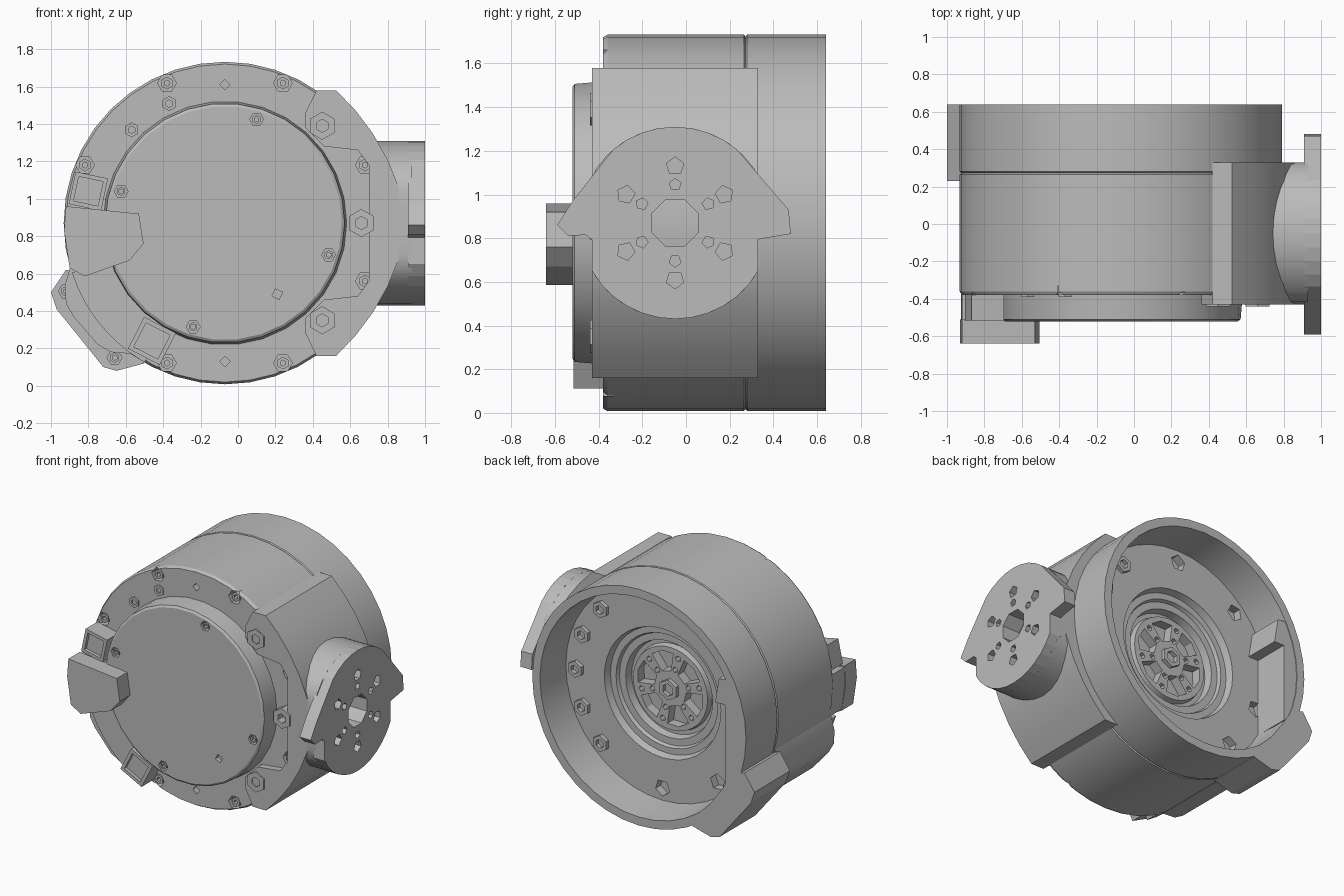
import bpy, bmesh, math
from math import cos, sin, radians

if "Cube" in bpy.data.objects:
    bpy.data.objects.remove(bpy.data.objects["Cube"])

CX, CZ = -0.07, 0.87          # main axis (runs along y)
AY = -0.05                    # side arm axis (runs along x)

mat = bpy.data.materials.new("light grey metal")
mat.diffuse_color = (0.5, 0.5, 0.5, 1)
mat.use_nodes = True
mat.node_tree.nodes["Principled BSDF"].inputs["Base Color"].default_value = mat.diffuse_color


def polar(r, deg, c=(CX, CZ)):
    return (c[0] + r * cos(radians(deg)), c[1] + r * sin(radians(deg)))


def circle(c, r, n, turn=0):
    return [polar(r, turn + 360 * i / n, c) for i in range(n)]


def lathe(bm, profile, n, c=(CX, CZ), turn=0):
    """Spin (radius, y) points around a y axis through c."""
    rings = []
    for r, y in profile:
        if r == 0:
            rings.append([bm.verts.new((c[0], y, c[1]))] * n)
        else:
            rings.append([bm.verts.new((x, y, z)) for x, z in circle(c, r, n, turn)])
    for a, b in zip(rings, rings[1:]):
        for i in range(n):
            j = (i + 1) % n
            bm.faces.new(list(dict.fromkeys([a[i], a[j], b[j], b[i]])))


def prism(bm, pts, lo, hi, axis="y"):
    """Extrude an (x, z) outline along y, or a (y, z) outline along x."""
    put = (lambda p, t: (p[0], t, p[1])) if axis == "y" else (lambda p, t: (t, p[0], p[1]))
    a = [bm.verts.new(put(p, lo)) for p in pts]
    b = [bm.verts.new(put(p, hi)) for p in pts]
    bm.faces.new(a)
    bm.faces.new(b[::-1])
    for i in range(len(pts)):
        j = (i + 1) % len(pts)
        bm.faces.new((a[i], a[j], b[j], b[i]))


def finish(name, bm, smooth=None):
    bmesh.ops.recalc_face_normals(bm, faces=bm.faces)
    me = bpy.data.meshes.new(name)
    bm.to_mesh(me)
    bm.free()
    ob = bpy.data.objects.new(name, me)
    bpy.context.collection.objects.link(ob)
    me.materials.append(mat)
    if smooth:
        shade(ob, smooth)
    return ob


def shade(ob, deg):
    bpy.ops.object.select_all(action="DESELECT")
    ob.select_set(True)
    bpy.context.view_layer.objects.active = ob
    bpy.ops.object.shade_smooth_by_angle(angle=radians(deg))


def part(name, pts, lo, hi, axis="y", smooth=None):
    bm = bmesh.new()
    prism(bm, pts, lo, hi, axis)
    return finish(name, bm, smooth)


def turned(name, profile, n, turn=0):
    bm = bmesh.new()
    lathe(bm, profile, n, turn=turn)
    return finish(name, bm)


def cut(ob, shapes, smooth=None):
    """Subtract a list of (outline, lo, hi, axis) prisms."""
    bm = bmesh.new()
    for s in shapes:
        prism(bm, *s)
    cutter = finish("hole_cutter", bm)
    cutter.hide_render = True
    mod = ob.modifiers.new("holes", "BOOLEAN")
    mod.operation, mod.solver, mod.object = "DIFFERENCE", "EXACT", cutter
    bpy.context.view_layer.update()
    dg = bpy.context.evaluated_depsgraph_get()
    me = bpy.data.meshes.new_from_object(ob.evaluated_get(dg))
    ob.modifiers.clear()
    ob.data = me
    bpy.data.objects.remove(cutter)
    if smooth:
        shade(ob, smooth)


def nuts(name, spots, base, top, r, hole, depth=0.04):
    """Hexagonal nuts with a blind socket, facing from base towards top."""
    s = 1 if top > base else -1
    bm = bmesh.new()
    for c in spots:
        lathe(bm, [(0, base), (r, base), (r, top), (hole, top),
                   (hole, top - s * depth), (0, top - s * depth)], 6, c, 30)
    return finish(name, bm)


# Drum housing with bolt recesses around its front edge
housing = turned("drum_housing", [(0, -0.38), (0.85, -0.38), (0.862, -0.36), (0.862, 0.265),
                                  (0.85, 0.275), (0.52, 0.275), (0.52, 0.10), (0, 0.10)], 40)
rim_spots = [polar(0.81, a) for a in (22.5, 67.5, 112.5, 157.5, 247.5, 292.5, 337.5)]
cut(housing, [(circle(c, 0.05, 6), -0.45, -0.33, "y") for c in rim_spots]
    + [(circle(polar(0.74, a), 0.028, 4), -0.45, -0.3, "y") for a in (90, 270)], 30)
nuts("rim_bolts", rim_spots, -0.32, -0.37, 0.034, 0.016)
nuts("face_bolts", [polar(0.705, a) for a in (115, 135)], -0.37, -0.39, 0.04, 0.02)

# Round front cap with four small sunken bolts
cap = turned("front_cap", [(0, -0.52), (0.625, -0.52), (0.64, -0.51), (0.652, -0.37), (0, -0.37)], 30)
cap_spots = [polar(0.58, a) for a in (73, 163, 253, 343)]
cut(cap, [(circle((0.21, 0.49), 0.03, 4, 20), -0.6, -0.49, "y")]
    + [(circle(c, 0.037, 6), -0.6, -0.48, "y") for c in cap_spots], 30)
nuts("cap_bolts", cap_spots, -0.47, -0.515, 0.025, 0.013, 0.03)

# Open rear housing with recessed hub, spoke pockets and floor holes
rear = turned("rear_housing", [(0, 0.12), (0.50, 0.12), (0.50, 0.27), (0.85, 0.27), (0.862, 0.28),
                               (0.862, 0.64), (0.80, 0.64), (0.78, 0.37), (0.47, 0.37), (0.455, 0.32),
                               (0.41, 0.32), (0.40, 0.295), (0.35, 0.295), (0.34, 0.24),
                               (0.31, 0.24), (0.30, 0.28), (0, 0.28)], 40)
pockets = []
for k in range(6):
    a = 60 * k + 15
    pockets.append(([polar(0.13, a - 17), polar(0.26, a - 20), polar(0.27, a),
                     polar(0.26, a + 20), polar(0.13, a + 17)], 0.21, 0.40, "y"))
    for r in (0.15, 0.24):
        pockets.append((circle(polar(r, a + 30), 0.022, 5), 0.23, 0.40, "y"))
pockets += [(circle(polar(0.69, a), 0.06, 5, a), 0.31, 0.45, "y") for a in (90, 135, 195, 230, 270)]
cut(rear, pockets, 25)
nuts("hub_nut", [(CX, CZ)], 0.27, 0.31, 0.075, 0.045, 0.05)
nuts("rear_nuts", [polar(0.69, a) for a in (45, 22.5, 0, -22.5, -45)], 0.36, 0.40, 0.06, 0.032, 0.05)
# Flat thickened inner wall with a block on its upper end
part("rear_inner_wall", [(-0.76, 0.50), (-0.76, 1.07), (-0.68, 1.07), (-0.71, 1.25),
                         polar(0.82, 152), polar(0.82, 165), polar(0.82, 180),
                         polar(0.82, 195), polar(0.82, 206)], 0.36, 0.635)

# Side bracket: C-shaped saddle wrapped over the drum
half = [(0.70, 1.18), (0.64, 1.26), (0.46, 1.28), (0.36, 1.38), (0.36, 1.46), (0.42, 1.58),
        (0.525, 1.58), (0.63, 1.47), (0.72, 1.35), (0.80, 1.21), (0.86, 1.06)]
part("side_bracket", half + [(x, 2 * CZ - z) for x, z in reversed(half)], -0.43, 0.33, smooth=25)
nuts("bracket_nuts", [(0.45, 1.39), (0.66, 0.87), (0.45, 0.35)], -0.36, -0.44, 0.075, 0.035, 0.06)


# Side arm and its eared flange, both drilled
def arc(a0, a1, n):
    pts = [polar(0.44, a0 + (a1 - a0) * i / n, (AY, CZ)) for i in range(n + 1)]
    return [(max(-0.43, min(0.33, y)), z) for y, z in pts]


centre_hole = (circle((AY, CZ), 0.115, 8, 22.5), 0.8, 1.1, "x")
arm = part("side_arm", arc(0, 348.75, 31), 0.715, 0.93, "x")
cut(arm, [centre_hole], 30)

flange = part("eared_flange", arc(190, 350, 16) + [(0.36, 0.80), (0.48, 0.82), (0.47, 0.93)]
              + arc(50, 130, 8) + [(-0.52, 0.97), (-0.59, 0.86), (-0.54, 0.81), (-0.46, 0.815)],
              0.91, 1.0, "x")
holes = [centre_hole]
for k in range(6):
    a = 30 + 60 * k
    holes.append((circle(polar(0.26, a, (AY, CZ)), 0.042, 5, a), 0.94, 1.1, "x"))
    holes.append((circle(polar(0.175, a, (AY, CZ)), 0.028, 5, a), 0.94, 1.1, "x"))
cut(flange, holes)

# Cable clip, front arc band and the two square lugs at the left
part("clip_cover", [(-0.92, 0.96), (-0.53, 0.92), (-0.505, 0.76), (-0.58, 0.67),
                    (-0.82, 0.585), (-0.90, 0.63), (-0.93, 0.83)], -0.64, -0.51)
part("clip_base", [(-0.92, 0.95), (-0.66, 0.93), (-0.66, 0.70), (-0.83, 0.6),
                   (-0.90, 0.64), (-0.925, 0.83)], -0.52, -0.36)
part("front_arc_band", [polar(0.86, 198 + 6 * i) for i in range(8)]
     + [polar(0.64, 240 - 6 * i) for i in range(8)], -0.46, -0.36)
for name, c, r, turn in (("upper_lug", (-0.80, 1.04), 0.125, 33), ("lower_lug", (-0.46, 0.24), 0.135, 18)):
    lug = part(name, circle(c, r, 4, turn), -0.515, -0.36)
    cut(lug, [(circle(c, r * 0.75, 4, turn), -0.6, -0.49, "y"), (circle(c, 0.04, 6), -0.6, -0.43, "y")])

# Cable channel along the drum and the two-hole rear lobe
part("cable_channel", [(-0.89, 0.66), (-0.925, 0.54), (-0.92, 0.44), (-0.88, 0.37), (-0.75, 0.22),
                       (-0.68, 0.18), (-0.56, 0.17), (-0.45, 0.2), (-0.6, 0.5)], -0.39, 0.25,
     smooth=40)
lobe = part("rear_lobe", [(-0.92, 0.62), (-1.0, 0.50), (-0.97, 0.41), (-0.72, 0.10), (-0.65, 0.08),
                          (-0.50, 0.12), (-0.55, 0.23), (-0.65, 0.33), (-0.75, 0.47), (-0.83, 0.60)],
            0.23, 0.64)
cut(lobe, [(circle(c, 0.04, 6), 0.1, 0.29, "y") for c in ((-0.92, 0.505), (-0.66, 0.15))])
nuts("lobe_bolts", [(-0.92, 0.505), (-0.66, 0.15)], 0.30, 0.25, 0.028, 0.014)
